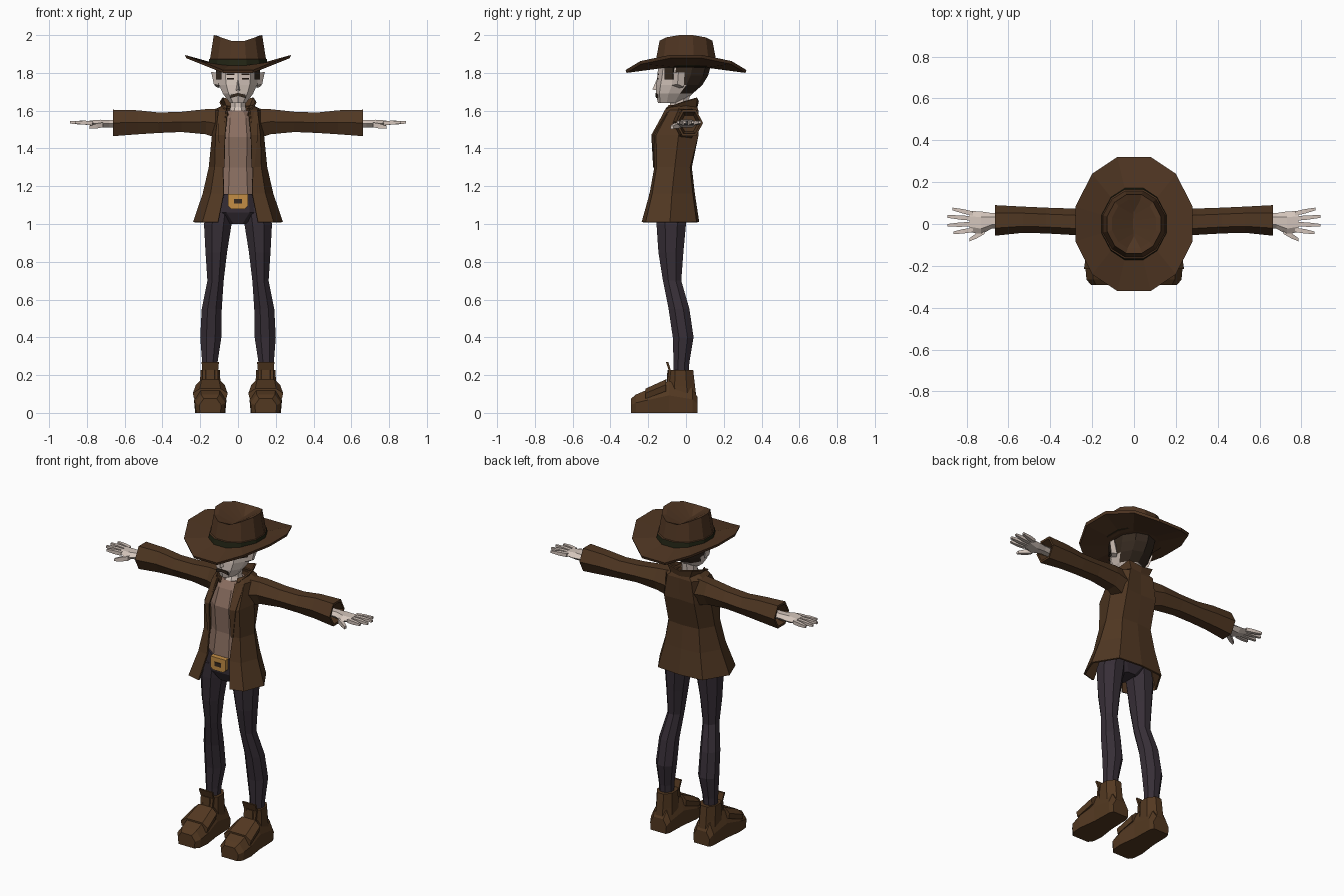
import bpy, bmesh, math
from mathutils import Vector


def material(name, rgb):
    m = bpy.data.materials.new(name)
    m.diffuse_color = (*rgb, 1)
    return m


COAT = material("coat brown", (0.080, 0.038, 0.016))
HAT = material("hat brown", (0.078, 0.036, 0.016))
BOOT = material("boot brown", (0.086, 0.040, 0.015))
TROUSER = material("trouser purple", (0.038, 0.028, 0.038))
SKIN = material("pale skin", (0.66, 0.56, 0.50))
SHIRT = material("shirt tan", (0.26, 0.16, 0.12))
GOLD = material("buckle gold", (0.55, 0.27, 0.06))
HAIR = material("hair dark", (0.035, 0.022, 0.014))
BAND = material("hat band green", (0.016, 0.018, 0.007))


def loft(name, rings, mats, closed=True, caps=True, mirror=False, solid=0, rule=None):
    """Skin a list of equal-length rings of points."""
    bm = bmesh.new()
    rows = [[bm.verts.new(p) for p in r] for r in rings]
    n = len(rings[0])
    for a, b in zip(rows, rows[1:]):
        for i in range(n if closed else n - 1):
            j = (i + 1) % n
            bm.faces.new((a[i], a[j], b[j], b[i]))
    if closed and caps:
        bm.faces.new(rows[0])
        bm.faces.new(rows[-1])
    bmesh.ops.recalc_face_normals(bm, faces=bm.faces)
    if rule:
        for f in bm.faces:
            f.material_index = rule(f.calc_center_median())
    me = bpy.data.meshes.new(name)
    bm.to_mesh(me)
    bm.free()
    for m in mats:
        me.materials.append(m)
    ob = bpy.data.objects.new(name, me)
    bpy.context.collection.objects.link(ob)
    if mirror:
        md = ob.modifiers.new("mirror", 'MIRROR')
        md.merge_threshold = 0.001
    if solid:
        md = ob.modifiers.new("thickness", 'SOLIDIFY')
        md.thickness = solid
        md.offset = 0
    return ob


def oval(cx, y0, y1, hw, z, n=8):
    """Flat ring at height z, from y0 to y1, with flat sides facing each axis."""
    k = 1 / math.cos(math.pi / n)
    pts = []
    for i in range(n):
        a = 2 * math.pi * (i + 0.5) / n
        pts.append((cx + hw * k * math.cos(a), (y0 + y1) / 2 + (y1 - y0) / 2 * k * math.sin(a), z))
    return pts


def box(name, lo, hi, mat, mirror=False):
    (x0, y0, z0), (x1, y1, z1) = lo, hi
    ring = lambda z: [(x0, y0, z), (x1, y0, z), (x1, y1, z), (x0, y1, z)]
    return loft(name, [ring(z0), ring(z1)], [mat], mirror=mirror)


# --- Hat: upturned twelve-sided brim and pinched crown with band
def twelve(rx, ry, zf):
    base = [(0.286, 0.25), (0.714, 0.75), (1, 1)]   # |x| fraction, height fraction
    ys = [1, 0.75, 0.26]
    q = [(base[i][0] * rx, ys[i] * ry, zf(base[i][0])) for i in range(3)]
    right = q + [(x, -y, z) for x, y, z in reversed(q)]
    return right + [(-x, y, z) for x, y, z in reversed(right)]


def edge(z_end, z_side):
    return lambda t: z_end + (z_side - z_end) * max(0, (t - 0.286) / 0.714)


loft("hat_brim", [
    twelve(0.13, 0.14, edge(1.825, 1.83)),
    twelve(0.275, 0.315, edge(1.80, 1.878)),
    twelve(0.28, 0.32, edge(1.815, 1.895)),
    twelve(0.15, 0.165, edge(1.84, 1.85))], [HAT])
loft("hat_crown", [
    twelve(0.156, 0.172, edge(1.835, 1.835)),
    twelve(0.153, 0.166, edge(1.872, 1.872)),
    twelve(0.148, 0.158, edge(1.874, 1.874)),
    twelve(0.128, 0.140, edge(1.970, 2.0)),
    twelve(0.105, 0.115, edge(1.960, 1.995)),
    twelve(0.004, 0.06, edge(1.935, 1.935))], [HAT, BAND],
    rule=lambda c: 1 if c.z < 1.86 and Vector((c.x, c.y)).length > 0.1 else 0)

# --- Head: face in front, hair behind and on the temples
loft("head", [oval(0, yf, yb, w, z, 10) for z, w, yf, yb in [
    (1.64, 0.042, -0.145, -0.02), (1.69, 0.08, -0.155, 0.03),
    (1.735, 0.10, -0.152, 0.08), (1.785, 0.108, -0.145, 0.11),
    (1.84, 0.11, -0.14, 0.125)]], [SKIN, HAIR],
    rule=lambda c: 1 if c.z > 1.70 and c.y > -0.075 + max(0, 1.76 - c.z) else 0)
loft("nose", [[(-0.018, -0.14, 1.705), (0.018, -0.14, 1.705), (0, -0.178, 1.712)],
              [(-0.008, -0.14, 1.77), (0.008, -0.14, 1.77), (0, -0.153, 1.77)]], [SKIN])
loft("ear", [[(0.098, -0.035, 1.72), (0.102, -0.075, 1.735), (0.105, -0.075, 1.80), (0.108, -0.03, 1.80)],
             [(0.115, -0.01, 1.725), (0.128, -0.045, 1.74), (0.142, -0.04, 1.805), (0.142, -0.005, 1.805)]],
     [SKIN], mirror=True)
loft("moustache", [[(0, -0.162, 1.694), (0, -0.162, 1.678), (0, -0.154, 1.678), (0, -0.154, 1.694)],
                   [(0.038, -0.157, 1.684), (0.042, -0.157, 1.666), (0.042, -0.149, 1.666), (0.038, -0.149, 1.684)]],
     [HAIR], mirror=True)
box("eye", (0.022, -0.153, 1.764), (0.058, -0.146, 1.773), HAIR, True)
box("eyebrow", (0.018, -0.151, 1.79), (0.062, -0.143, 1.798), HAIR, True)
loft("sideburn", [[(0.088, -0.115, z), (0.117, -0.07, z), (0.10, -0.06, z)] for z in (1.765, 1.84)],
     [HAIR], mirror=True)
loft("neck", [oval(0, -0.12, 0.02, 0.055, 1.55), oval(0, -0.085, 0.012, 0.04, 1.62),
              oval(0, -0.085, 0.02, 0.04, 1.69)], [SKIN])

# --- Shirt, belt buckle and trouser hips
loft("shirt", [oval(0, yf, yb, w, z) for z, w, yf, yb in [
    (1.12, 0.125, -0.17, 0.015), (1.30, 0.11, -0.148, 0.005), (1.46, 0.115, -0.16, 0.035),
    (1.56, 0.10, -0.125, 0.035), (1.60, 0.06, -0.095, 0.025)]], [SHIRT])
loft("trouser_hips", [oval(0, yf, yb, w, z) for z, w, yf, yb in [
    (1.0, 0.055, -0.14, -0.02), (1.06, 0.15, -0.17, 0.01), (1.16, 0.13, -0.174, 0.018)]], [TROUSER])
buckle = [(-0.052, 1.16), (-0.052, 1.095), (-0.035, 1.08), (0.035, 1.08), (0.052, 1.095), (0.052, 1.16)]
loft("belt_buckle", [[(x, y, z) for x, z in buckle] for y in (-0.165, -0.195)], [GOLD])
box("buckle_hole", (-0.022, -0.199, 1.108), (0.022, -0.194, 1.132), HAIR)

# --- Coat: open front shell, flaring to the hem
coat = [
    (1.625, (0.058, -0.09), (0.07, -0.06), (0.075, 0.0), (0.055, 0.05), 0.052),
    (1.60, (0.062, -0.11), (0.10, -0.085), (0.13, 0.01), (0.08, 0.062), 0.058),
    (1.47, (0.075, -0.175), (0.115, -0.155), (0.133, -0.04), (0.10, 0.062), 0.055),
    (1.30, (0.078, -0.163), (0.12, -0.152), (0.150, -0.06), (0.10, 0.018), 0.026),
    (1.16, (0.075, -0.188), (0.142, -0.175), (0.182, -0.075), (0.12, 0.032), 0.042),
    (1.01, (0.105, -0.230), (0.185, -0.21), (0.233, -0.085), (0.15, 0.052), 0.065)]
loft("coat_body", [[(x, y, z) for x, y in (a, b, c, d, (0, yc))] for z, a, b, c, d, yc in coat],
     [COAT], closed=False, mirror=True, solid=0.01)
loft("coat_collar", [
    [(0.05, -0.10, 1.575), (0.072, -0.02, 1.60), (0.06, 0.05, 1.61), (0, 0.055, 1.61)],
    [(0.075, -0.105, 1.615), (0.095, -0.02, 1.645), (0.082, 0.058, 1.668), (0, 0.064, 1.65)]],
    [COAT], closed=False, mirror=True, solid=0.008)
loft("coat_lapel", [
    [(0.055, -0.108, 1.60), (0.068, -0.18, 1.47), (0.072, -0.17, 1.30)],
    [(0.105, -0.095, 1.59), (0.105, -0.172, 1.47), (0.085, -0.168, 1.30)]],
    [COAT], closed=False, mirror=True, solid=0.008)


# --- Sleeves: hexagonal tubes with hollow cuffs
def hexring(x, y0, y1, z0, z1):
    m, w = (z0 + z1) / 2, (y1 - y0) * 0.25
    return [(x, y0, m), (x, y0 + w, z0), (x, y1 - w, z0), (x, y1, m), (x, y1 - w, z1), (x, y0 + w, z1)]


loft("sleeve", [hexring(*r) for r in [
    (0.07, -0.08, 0.06, 1.44, 1.612), (0.17, -0.06, 0.07, 1.475, 1.608), (0.30, -0.052, 0.074, 1.487, 1.594),
    (0.42, -0.045, 0.078, 1.482, 1.59), (0.53, -0.042, 0.083, 1.475, 1.602), (0.663, -0.056, 0.09, 1.465, 1.605),
    (0.663, -0.044, 0.078, 1.478, 1.592), (0.61, -0.03, 0.062, 1.49, 1.575)]], [COAT], mirror=True)

# --- Hands: palm, four spread fingers and a thumb
loft("palm", [hexring(*r) for r in [
    (0.60, -0.018, 0.05, 1.51, 1.55), (0.68, -0.022, 0.052, 1.512, 1.55),
    (0.73, -0.05, 0.06, 1.51, 1.552), (0.785, -0.038, 0.062, 1.522, 1.548)]], [SKIN], mirror=True)


def digit(name, a, b, w):
    def sq(p, s):
        x, y, z = p
        return [(x, y - s, z - s), (x, y + s, z - s), (x, y + s, z + s), (x, y - s, z + s)]
    mid = [(p + q) / 2 for p, q in zip(a, b)]
    loft(name, [sq(a, w), sq(mid, w), sq(b, w * 0.6)], [SKIN], mirror=True)


for i, (y0, xe, ye) in enumerate([(-0.028, 0.862, -0.042), (0.0, 0.89, -0.006),
                                  (0.026, 0.89, 0.036), (0.05, 0.868, 0.072)]):
    digit(f"finger_{i + 1}", (0.77, y0, 1.535), (xe, ye, 1.538), 0.0105)
digit("thumb", (0.715, -0.035, 1.525), (0.785, -0.075, 1.512), 0.013)

# --- Trouser legs
loft("trouser_leg", [oval((x0 + x1) / 2, y0, y1, (x1 - x0) / 2, z) for z, x0, x1, y0, y1 in [
    (0.18, 0.112, 0.188, -0.065, 0.012), (0.27, 0.108, 0.190, -0.066, 0.018),
    (0.40, 0.088, 0.200, -0.070, 0.040), (0.55, 0.086, 0.192, -0.092, 0.018),
    (0.70, 0.076, 0.162, -0.122, -0.025), (0.85, 0.058, 0.172, -0.146, -0.014),
    (1.0, 0.034, 0.180, -0.156, 0.0), (1.09, 0.03, 0.150, -0.155, 0.0)]], [TROUSER], mirror=True)


# --- Boots: foot, shaft, instep strap and tongue
BX = 0.147


def arch(y, w, t, z0=0.0):
    side = [(w * 0.93, z0), (w, z0 + (t - z0) * 0.55), (w * 0.6, t)]
    return [(BX + x, y, z) for x, z in side] + [(BX - x, y, z) for x, z in reversed(side)]


loft("boot_foot", [arch(*r) for r in [
    (0.06, 0.055, 0.085), (0.035, 0.066, 0.13), (-0.09, 0.07, 0.168), (-0.20, 0.086, 0.125),
    (-0.265, 0.08, 0.097), (-0.292, 0.058, 0.075)]], [BOOT], mirror=True)
loft("boot_shaft", [oval(BX, y0, y1, w, z) for z, w, y0, y1 in [
    (0.06, 0.06, -0.10, 0.058), (0.14, 0.054, -0.105, 0.048), (0.228, 0.052, -0.098, 0.038)]],
     [BOOT], mirror=True)
loft("boot_strap", [arch(*r) for r in [
    (-0.105, 0.076, 0.178, 0.115), (-0.215, 0.092, 0.128, 0.075)]], [BOOT], mirror=True)
loft("boot_tongue", [[(BX + s * w, y + d, z) for s, d in ((-1, 0), (1, 0), (1, 0.012), (-1, 0.012))]
                     for z, y, w in ((0.16, -0.10, 0.04), (0.225, -0.092, 0.042), (0.27, -0.106, 0.046))],
     [BOOT], mirror=True)
